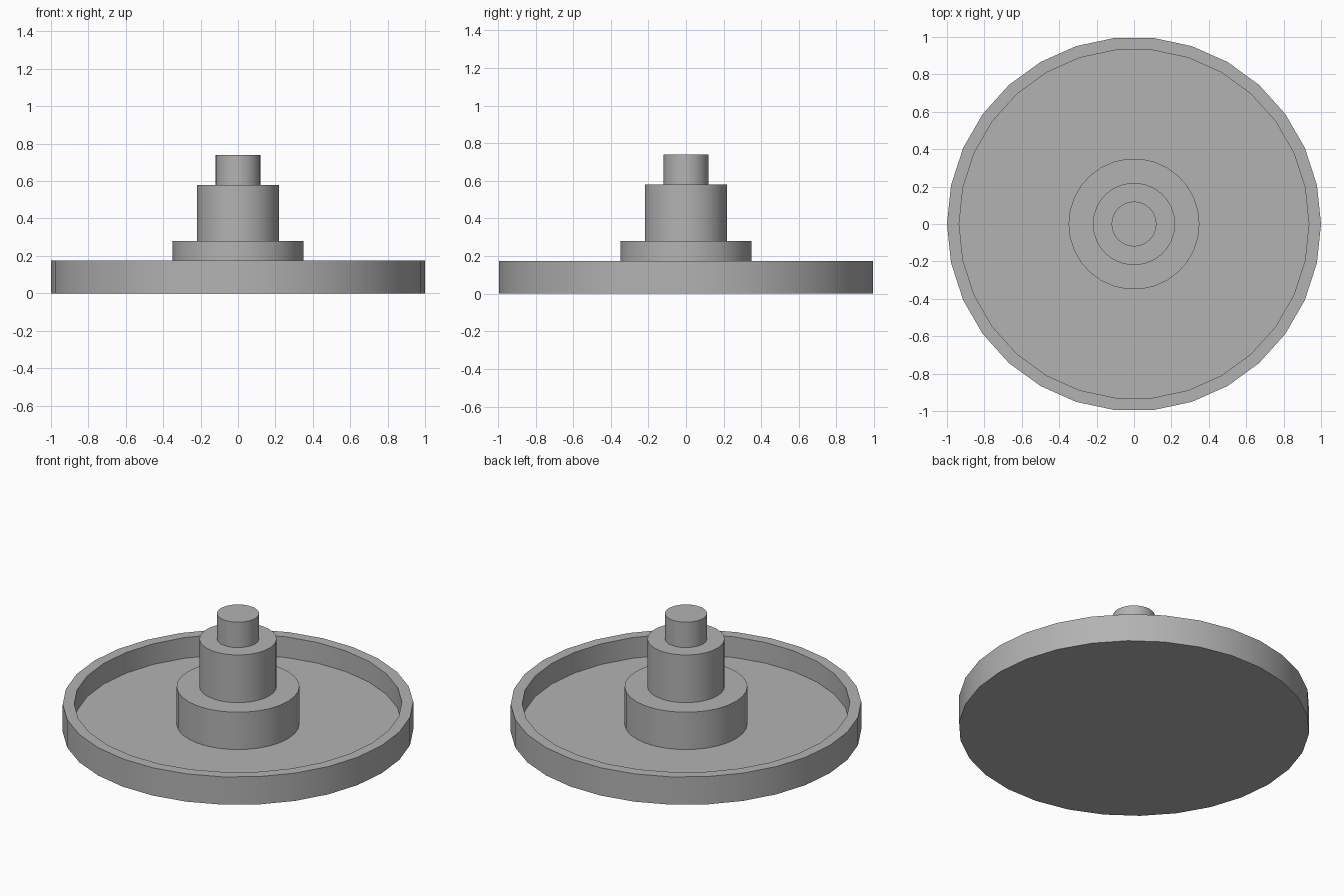
import bpy
import bmesh
from math import cos, sin, radians, tau

cube = bpy.data.objects.get("Cube")
if cube:
    bpy.data.objects.remove(cube, do_unlink=True)

# One plain grey for the whole model
grey = bpy.data.materials.new("plain_grey")
grey.use_nodes = True
colour = (0.45, 0.45, 0.45, 1)
grey.diffuse_color = colour
grey.node_tree.nodes["Principled BSDF"].inputs["Base Color"].default_value = colour


def lathe(name, profile, sides):
    """Turn a (radius, height) profile around z, capping both ends."""
    bm = bmesh.new()
    rings = [[bm.verts.new((r * cos(tau * i / sides), r * sin(tau * i / sides), z))
              for i in range(sides)] for r, z in profile]
    for low, high in zip(rings, rings[1:]):
        for i in range(sides):
            j = (i + 1) % sides
            bm.faces.new((low[i], low[j], high[j], high[i]))
    bm.faces.new(reversed(rings[0]))
    bm.faces.new(rings[-1])
    bmesh.ops.recalc_face_normals(bm, faces=bm.faces)
    mesh = bpy.data.meshes.new(name)
    bm.to_mesh(mesh)
    bm.free()
    mesh.materials.append(grey)
    obj = bpy.data.objects.new(name, mesh)
    bpy.context.collection.objects.link(obj)
    bpy.ops.object.select_all(action="DESELECT")
    obj.select_set(True)
    bpy.context.view_layer.objects.active = obj
    bpy.ops.object.shade_smooth_by_angle(angle=radians(30))
    return obj


FLOOR = 0.045

# Shallow dish with a raised rim
lathe("dish", [(1, 0), (1, 0.175), (0.935, 0.175), (0.935, FLOOR)], 30)

# Stepped hub in the middle
lathe("stepped_hub", [(0.35, FLOOR), (0.35, 0.28), (0.22, 0.28), (0.22, 0.58),
                      (0.12, 0.58), (0.12, 0.74)], 30)
